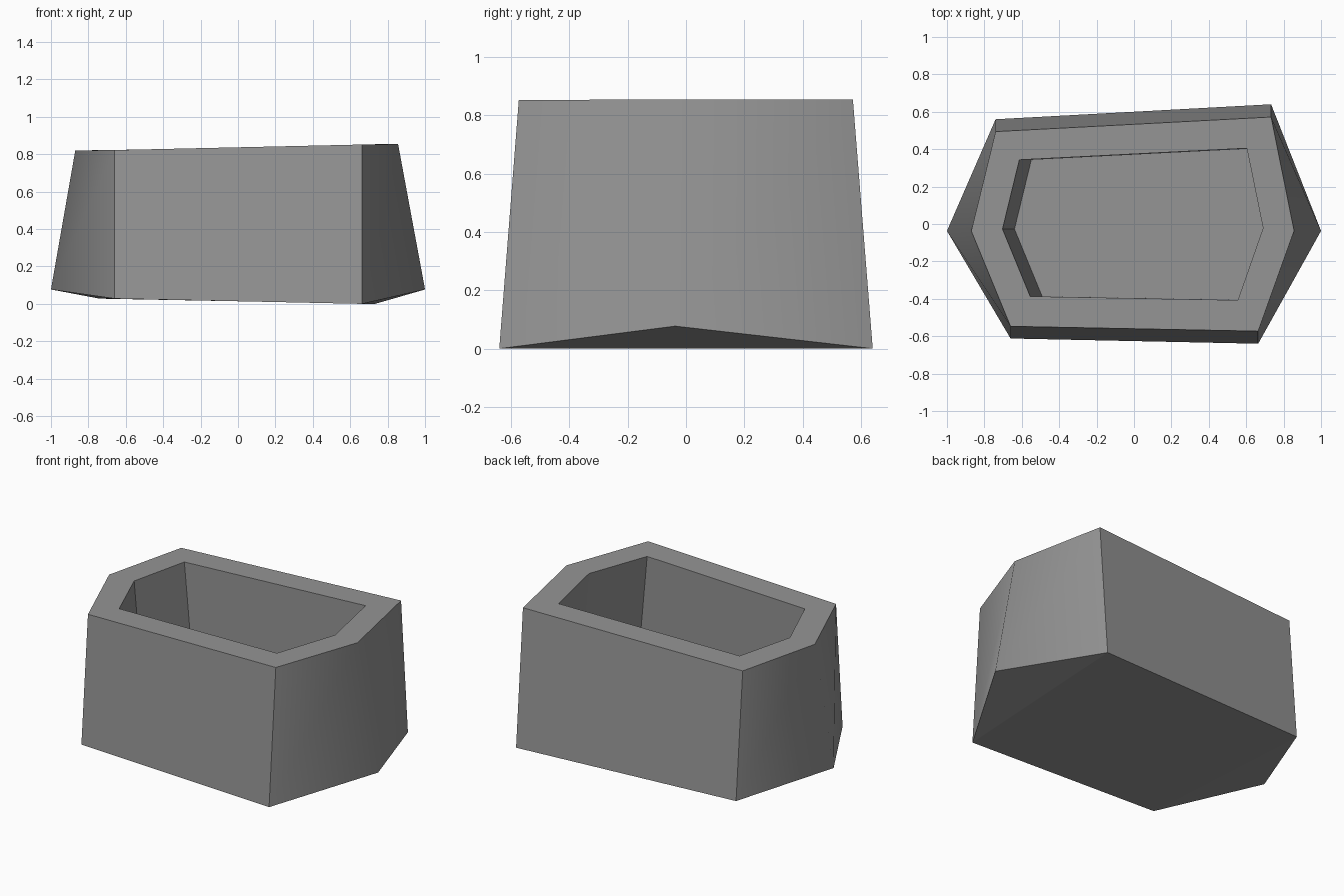
import bpy
import bmesh
from mathutils import Vector

cube = bpy.data.objects.get("Cube")
if cube:
    bpy.data.objects.remove(cube, do_unlink=True)

# One plain grey material
grey = bpy.data.materials.new("stone grey")
grey.use_nodes = True
colour = (0.3, 0.3, 0.3, 1)
grey.diffuse_color = colour
grey.node_tree.nodes["Principled BSDF"].inputs["Base Color"].default_value = colour

# Six-sided outlines, counter-clockwise from front left
base = [(-0.66, -0.612, 0.028), (0.664, -0.64, 0), (1, -0.037, 0.077),
        (0.733, 0.64, 0), (-0.74, 0.56, 0.028), (-1, -0.037, 0.077)]
rim = [(-0.66, -0.547), (0.664, -0.573), (0.856, -0.037),
       (0.733, 0.572), (-0.74, 0.494), (-0.87, -0.037)]
opening = [(-0.555, -0.387), (0.555, -0.407), (0.69, -0.022),
           (0.603, 0.405), (-0.613, 0.343), (-0.703, -0.027)]
LEFT_Z, RIGHT_Z = 0.82, 0.854
CAVITY = Vector((0.064, 0, -0.7))


def on_top(x, y):
    """Place a point on the slightly tilted top plane."""
    t = (x + 0.76) / 1.52
    z = LEFT_Z + (RIGHT_Z - LEFT_Z) * min(max(t, 0), 1)
    return Vector((x, y, z))


bm = bmesh.new()


def ring(points):
    return [bm.verts.new(p) for p in points]


def bridge(a, b):
    n = len(a)
    return [bm.faces.new((a[i], a[(i + 1) % n], b[(i + 1) % n], b[i]))
            for i in range(n)]


bottom = ring(base)
outer = ring(on_top(*p) for p in rim)
inner = ring(on_top(*p) for p in opening)
floor = ring(on_top(*p) + CAVITY for p in opening)

walls = bridge(bottom, outer)
bridge(outer, inner)
bridge(inner, floor)
bm.faces.new(floor)

# Underside: flat centre with an upturned triangle at each end
b = bottom
for corners in ((b[0], b[4], b[3], b[1]), (b[1], b[3], b[2]), (b[4], b[0], b[5])):
    bm.faces.new(corners)

# Only the two rounded ends are smooth; every other edge stays sharp
for edge in bm.edges:
    edge.smooth = False
for i in (2, 5):
    bm.edges.get((bottom[i], outer[i])).smooth = True
for i in (1, 2, 4, 5):
    walls[i].smooth = True

mesh = bpy.data.meshes.new("hollow_block")
bm.normal_update()
bm.to_mesh(mesh)
bm.free()
mesh.materials.append(grey)
block = bpy.data.objects.new("hollow_block", mesh)
bpy.context.collection.objects.link(block)
